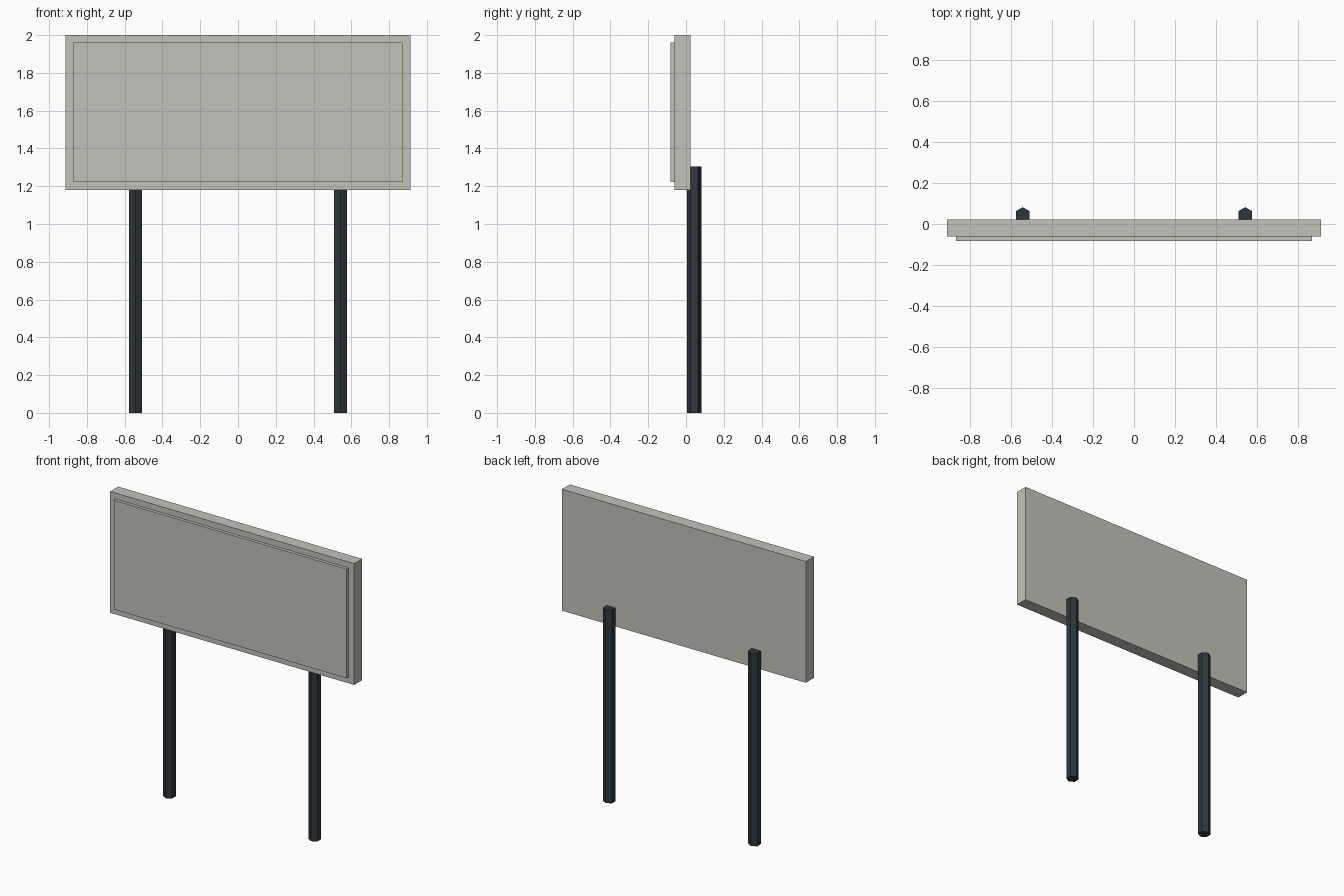
import bpy

cube = bpy.data.objects.get("Cube")
if cube:
    bpy.data.objects.remove(cube, do_unlink=True)


def material(name, color):
    mat = bpy.data.materials.new(name)
    mat.use_nodes = True
    mat.diffuse_color = color
    mat.node_tree.nodes["Principled BSDF"].inputs["Base Color"].default_value = color
    return mat


def finish(name, mat):
    obj = bpy.context.object
    obj.name = name
    obj.data.materials.append(mat)
    return obj


def box(name, low, high, mat):
    center = [(a + b) / 2 for a, b in zip(low, high)]
    bpy.ops.mesh.primitive_cube_add(size=1, location=center)
    obj = bpy.context.object
    obj.scale = [b - a for a, b in zip(low, high)]
    bpy.ops.object.transform_apply(location=False, rotation=False, scale=True)
    return finish(name, mat)


warm_grey = material("warm_grey", (0.55, 0.54, 0.48, 1))
dark_slate = material("dark_slate", (0.026, 0.038, 0.048, 1))

# Sign board with a raised front panel
box("board", (-0.912, -0.062, 1.18), (0.912, 0.023, 2.0), warm_grey)
box("front_panel", (-0.87, -0.083, 1.222), (0.87, -0.062, 1.96), warm_grey)

# Hexagonal posts fixed to the back of the board
post_height = 1.305
for name, side in (("right_post", -1), ("left_post", 1)):
    bpy.ops.mesh.primitive_cylinder_add(
        vertices=6, radius=0.039, depth=post_height,
        location=(side * 0.543, 0.043, post_height / 2))
    finish(name, dark_slate)
